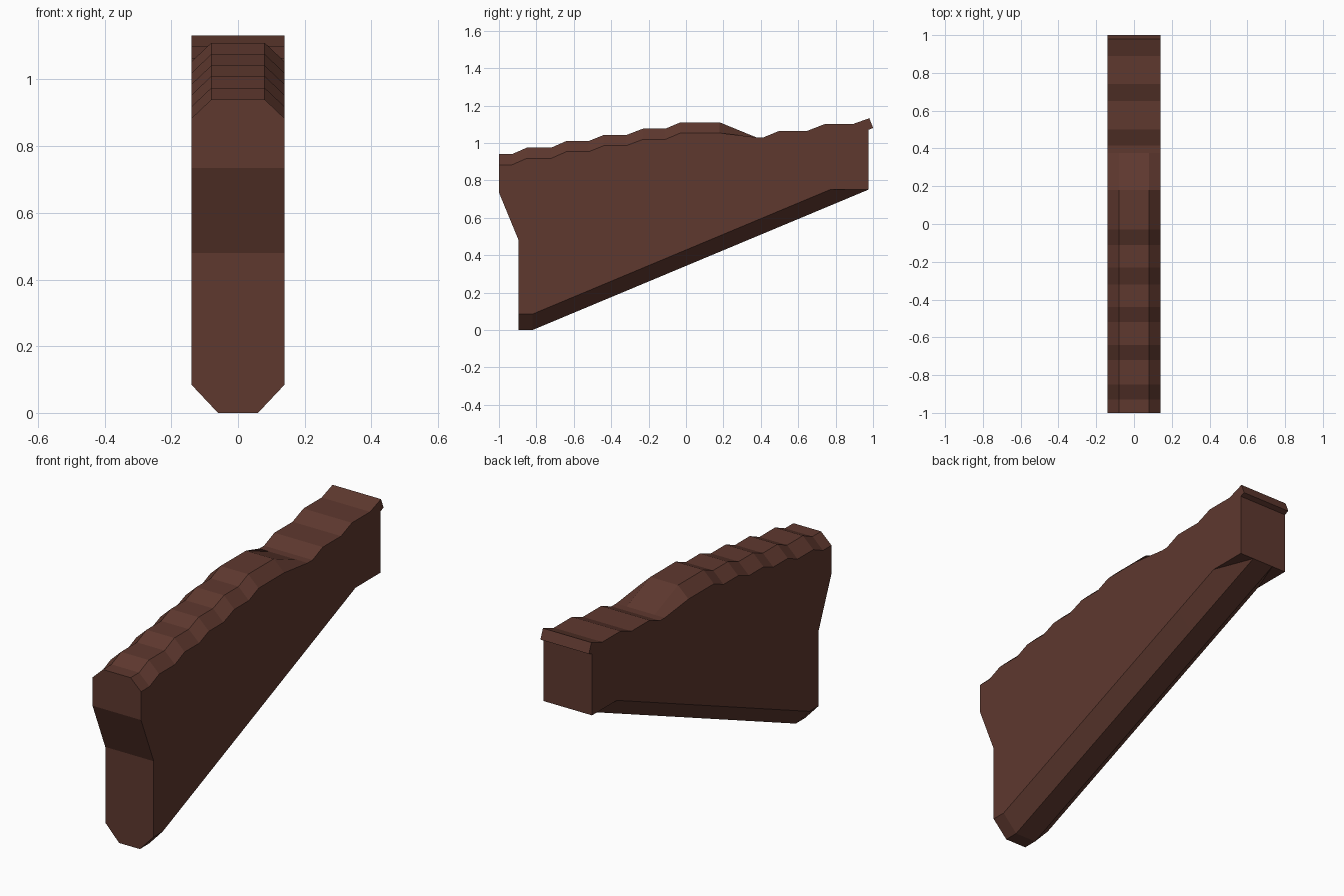
import bpy, bmesh

if "Cube" in bpy.data.objects:
    bpy.data.objects.remove(bpy.data.objects["Cube"])

# Side outlines as (y, z) points
STEPS = [(-1, .94), (-.93, .94), (-.85, .975), (-.72, .975), (-.64, 1.01), (-.52, 1.01),
         (-.44, 1.042), (-.32, 1.042), (-.23, 1.076), (-.11, 1.076), (-.03, 1.11), (.18, 1.11)]
TAIL = [(.375, 1.03), (.415, 1.03), (.5, 1.065), (.65, 1.065), (.74, 1.1), (.89, 1.1),
        (.98, 1.132), (1, 1.082)]
TOP = STEPS + TAIL
SHOULDER = [(y, z - .057) for y, z in STEPS] + TAIL      # lower edge of the top bevel
KEEL = [(-.82, 0), (.975, .75)]                          # centre of the underside
KEEL_SIDE = [(-.82, .085), (.77, .75), (.975, .75)]      # upper edge of the keel bevel
NOSE = [(-1, .735), (-.895, .48)]                        # overhanging front
LIP = [(.975, 1.07), (1, 1.08)]                          # small lip at the back
CREASE = [(.77, .14), (.975, .06)]                       # where bevel meets flat rear corner


def at(line, y):
    """Value on a polyline, held constant past its ends."""
    if y <= line[0][0]:
        return line[0][1]
    for (a, u), (b, v) in zip(line, line[1:]):
        if y <= b:
            return u + (v - u) * (y - a) / (b - a)
    return line[-1][1]


def ring(y, low, side, crease_x=.14):
    half = [(.06, low), (crease_x, side), (.14, side), (.14, at(SHOULDER, y)), (.08, at(TOP, y))]
    return [(x, y, z) for x, z in half] + [(-x, y, z) for x, z in reversed(half)]


# Cross-sections from front to back
rings = [ring(y, at(NOSE, y), at(NOSE, y)) for y in (-1, -.93, -.895)]
middle = sorted({y for y, z in TOP if -.895 < y < .975} | {-.895, -.82, .77, .975})
rings += [ring(y, at(KEEL, y), at(KEEL_SIDE, y), at(CREASE, y)) for y in middle]
rings += [ring(y, at(LIP, y), at(LIP, y)) for y in (.975, .98, 1)]

# Loft the sections into one solid body
bm = bmesh.new()
loops = [[bm.verts.new(p) for p in r] for r in rings]
n = len(loops[0])
for a, b in zip(loops, loops[1:]):
    for i in range(n):
        j = (i + 1) % n
        bm.faces.new((a[i], a[j], b[j], b[i]))
bm.faces.new(loops[0])
bm.faces.new(loops[-1])
bmesh.ops.remove_doubles(bm, verts=bm.verts, dist=.0005)
bmesh.ops.dissolve_degenerate(bm, edges=bm.edges, dist=.0005)
bmesh.ops.recalc_face_normals(bm, faces=bm.faces)
mesh = bpy.data.meshes.new("stepped_bracket")
bm.to_mesh(mesh)
bm.free()

# Single brown finish
brown = bpy.data.materials.new("dark brown")
brown.diffuse_color = (.113, .04, .028, 1)
brown.use_nodes = True
brown.node_tree.nodes["Principled BSDF"].inputs["Base Color"].default_value = brown.diffuse_color
mesh.materials.append(brown)
bpy.context.collection.objects.link(bpy.data.objects.new("stepped_bracket", mesh))
